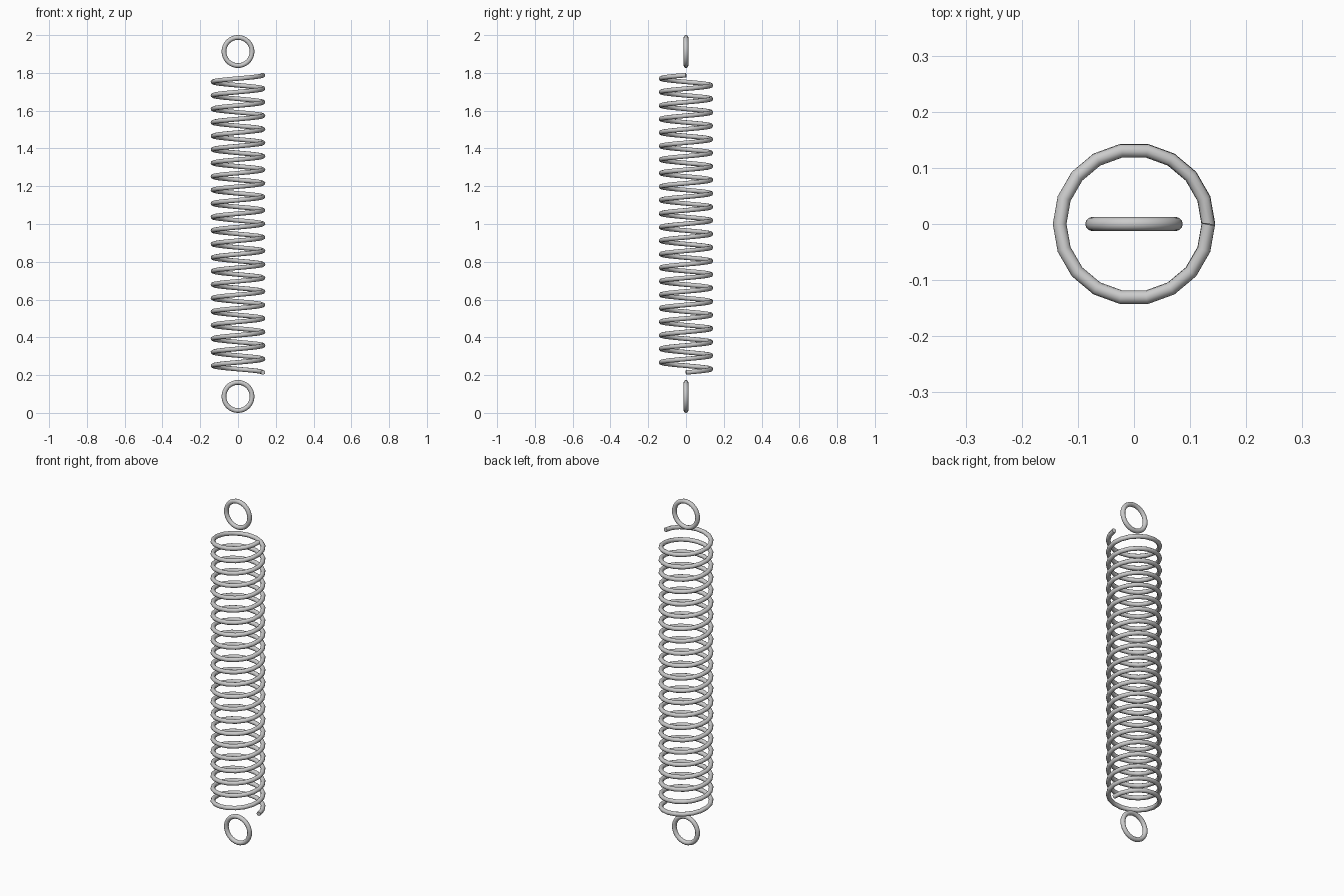
import bpy
from math import cos, sin, tau, pi

if "Cube" in bpy.data.objects:
    bpy.data.objects.remove(bpy.data.objects["Cube"])

TURNS, STEPS = 22, 18          # coil turns and path points per turn
COIL_R, WIRE_R = 0.1325, 0.0122
Z0, Z1 = 0.214, 1.788          # wire centre at the coil's two ends

# Coil: right-handed helix of round wire, both ends at +x
curve = bpy.data.curves.new("coil", 'CURVE')
curve.dimensions = '3D'
curve.bevel_depth = WIRE_R
curve.bevel_resolution = 3
curve.use_fill_caps = True
spline = curve.splines.new('POLY')
n = TURNS * STEPS
spline.points.add(n)
for i, p in enumerate(spline.points):
    a = tau * i / STEPS
    p.co = (COIL_R * cos(a), COIL_R * sin(a), Z0 + (Z1 - Z0) * i / n, 1)
spline.use_smooth = True
coil = bpy.data.objects.new("coil", curve)
bpy.context.collection.objects.link(coil)
bpy.context.view_layer.objects.active = coil
coil.select_set(True)
bpy.ops.object.convert(target='MESH')
bpy.ops.object.shade_smooth_by_angle(angle=pi / 3)


# End rings: upright loops facing the front
def ring(name, z):
    bpy.ops.mesh.primitive_torus_add(
        major_radius=0.0745, minor_radius=0.0125,
        major_segments=32, minor_segments=12,
        location=(0, 0, z), rotation=(pi / 2, 0, 0))
    bpy.context.object.name = name
    bpy.ops.object.shade_smooth()


ring("bottom_ring", 0.087)
ring("top_ring", 1.913)
